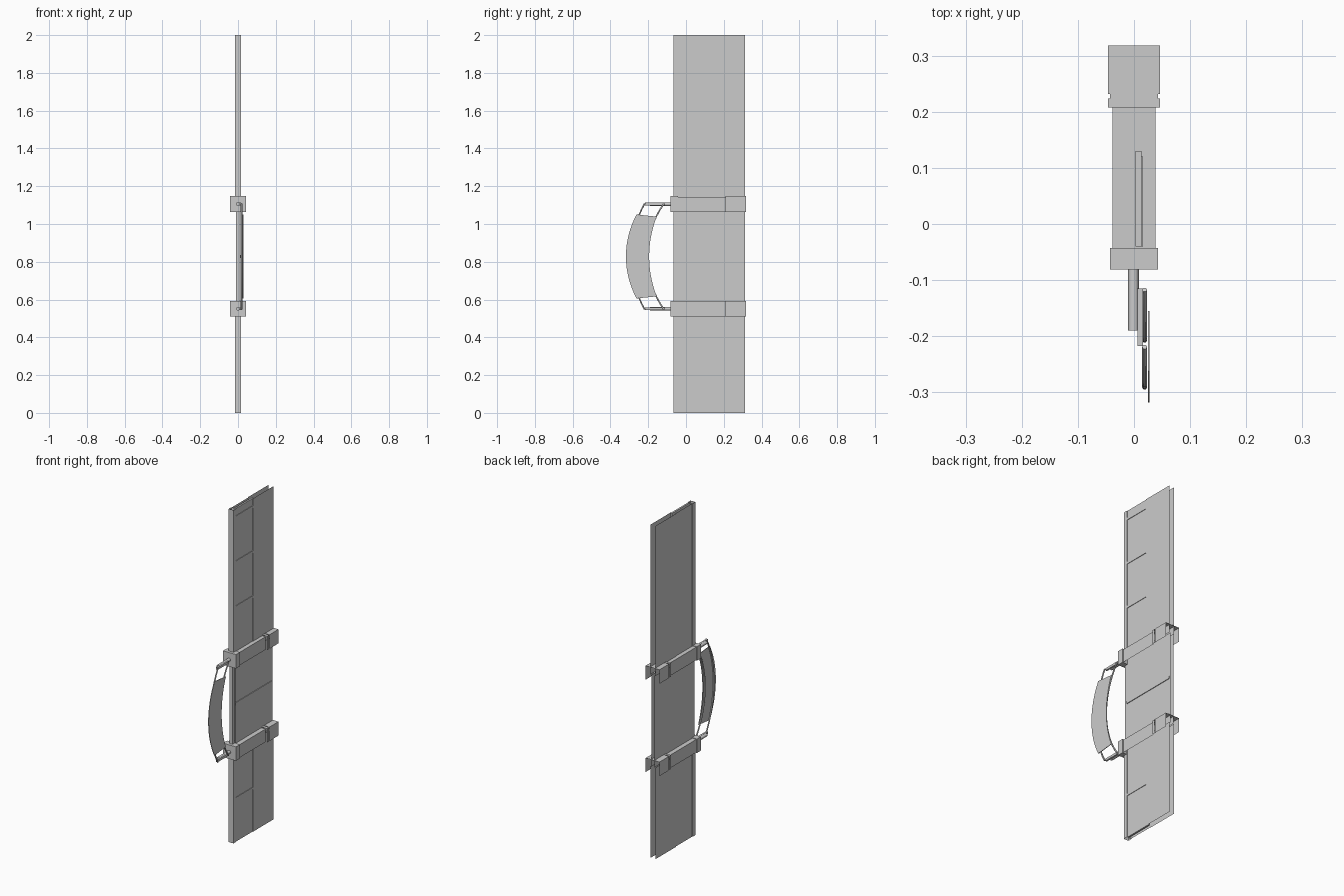
import bpy, bmesh, math
from mathutils import Vector

if "Cube" in bpy.data.objects:
    bpy.data.objects.remove(bpy.data.objects["Cube"])

MID = 0.828          # height of the symmetry plane between the brackets
HALF = 0.277         # bracket distance from that plane


def make(name, verts, faces):
    me = bpy.data.meshes.new(name)
    me.from_pydata(verts, [], faces)
    ob = bpy.data.objects.new(name, me)
    bpy.context.collection.objects.link(ob)
    return ob


def box(name, x, y, z, skip=()):
    """Box from ranges; skip leaves the named sides open."""
    v = [(a, b, c) for c in z for b in y for a in x]
    sides = {"bottom": (0, 2, 3, 1), "top": (4, 5, 7, 6), "front": (0, 1, 5, 4),
             "rear": (2, 6, 7, 3), "left": (0, 4, 6, 2), "right": (1, 3, 7, 5)}
    return make(name, v, [f for k, f in sides.items() if k not in skip])


def sheet(name, profile, z0, z1):
    """Open sheet-metal profile in x, y pulled up from z0 to z1."""
    n = len(profile)
    v = [(x, y, z) for z in (z0, z1) for x, y in profile]
    return make(name, v, [(i, i + 1, n + i + 1, n + i) for i in range(n - 1)])


def arc(y_end, y_mid, half, n=16):
    """Circular arc in y, z through both ends and the middle."""
    sag = y_end - y_mid
    r = (half * half + sag * sag) / (2 * sag)
    a = math.asin(half / r)
    return [(y_mid + r * (1 - math.cos(t)), MID + r * math.sin(t))
            for t in (-a + 2 * a * i / n for i in range(n + 1))]


def rod(name, x, path, r):
    cu = bpy.data.curves.new(name, "CURVE")
    cu.dimensions = "3D"
    cu.bevel_depth, cu.bevel_resolution, cu.use_fill_caps = r, 1, True
    sp = cu.splines.new("POLY")
    sp.points.add(len(path) - 1)
    for p, (y, z) in zip(sp.points, path):
        p.co = (x, y, z, 1)
    ob = bpy.data.objects.new(name, cu)
    bpy.context.collection.objects.link(ob)


# Upper and lower panel sections, open at the ends and the rear
for tag, z0, z1 in (("lower", 0, 0.55), ("upper", 1.1, 2)):
    sheet(tag + "_edge_post", [(-.016, -.04), (-.016, -.065), (.016, -.065),
                               (.016, -.04), (-.016, -.04)], z0, z1)
    box(tag + "_front_panel", (.003, .013), (-.04, .13), (z0, z1))
    sheet(tag + "_left_panel", [(-.013, -.04), (-.013, .123)], z0, z1)
    for side, s in (("left", -1), ("right", 1)):
        sheet(f"{tag}_{side}_rear_plate",
              [(s * .013, .12), (s * .016, .12), (s * .016, .313)], z0, z1)

# Cross ribs on the right face
for i, z in enumerate((0.26, 1.41, 1.68, 1.95)):
    box(f"rib_{i}", (.013, .016), (-.04, .12), (z - .007, z + .007))

# Middle section with its slimmer post and full-width rib
sheet("middle_post", [(-.010, -.045), (-.010, -.065), (.008, -.065),
                      (.008, -.045), (-.010, -.045)], 0.55, 1.1)
for side, x in (("left", -.011), ("right", .010)):
    sheet(f"middle_{side}_panel", [(x, -.045), (x, .313)], 0.55, 1.1)
box("middle_rib", (.010, .014), (-.045, .305), (MID - .007, MID + .007))

# Brackets: closed front cap, then sleeves open below and at the rear
for tag, s in (("lower", -1), ("upper", 1)):
    c = MID + s * HALF
    box(tag + "_bracket_cap", (-.043, .043), (-.081, -.043), (c - .042, c + .042))
    box(tag + "_bracket_sleeve", (-.038, .038), (-.043, .208), (c - .04, c + .038),
        ("bottom", "rear", "front"))
    box(tag + "_bracket_lip", (-.046, .046), (.208, .224), (c - .042, c + .042),
        ("bottom", "rear", "front"))
    box(tag + "_bracket_groove", (-.043, .043), (.224, .232), (c - .04, c + .04),
        ("bottom", "rear", "front"))
    box(tag + "_bracket_end", (-.046, .046), (.232, .318), (c - .042, c + .042),
        ("bottom", "rear", "front"))
    # Round pin and flat arm that carry the grip
    rod(tag + "_pin", -.001, [(-.19, c), (-.08, c)], .010)
    box(tag + "_grip_arm", (.006, .016), (-.217, -.115), (c - .006, c + .008))

# Bowed rods behind the grip
rod("inner_grip_rod", .019, arc(-.117, -.207, HALF + .002), .0045)
rod("outer_grip_rod", .019, arc(-.219, -.291, HALF + .004), .0045)

# Curved grip plate
outer, inner = arc(-.262, -.318, .222), arc(-.155, -.195, .211)
n = len(outer)
verts = [(.0245, y, z) for y, z in outer + inner]
plate = make("grip_plate", verts, [(i, i + 1, n + i + 1, n + i) for i in range(n - 1)])
mod = plate.modifiers.new("thickness", "SOLIDIFY")
mod.thickness, mod.offset = .0035, 0
plate.location.x = .0018
